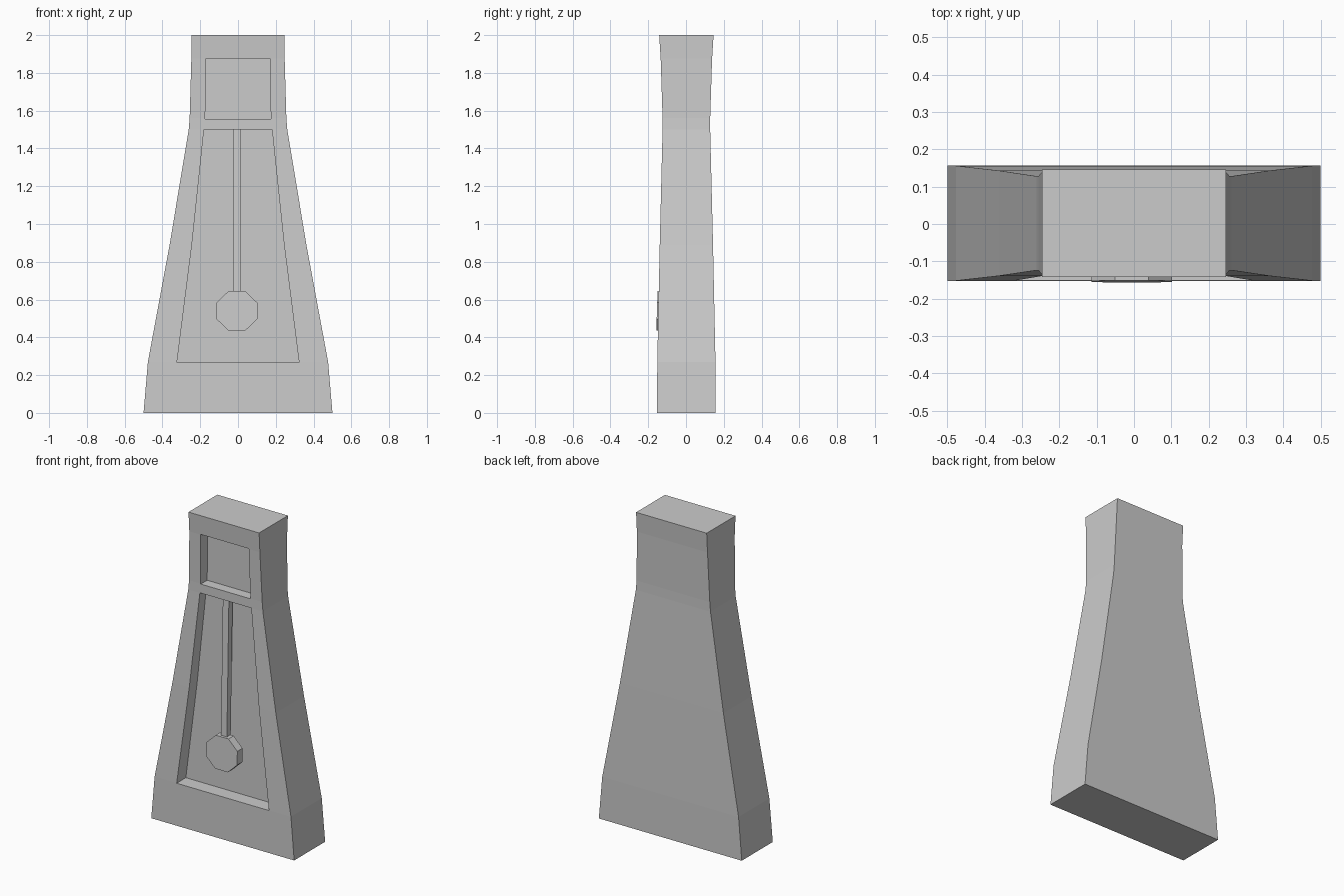
import bpy, bmesh, math

if "Cube" in bpy.data.objects:
    bpy.data.objects.remove(bpy.data.objects["Cube"])


def loft(name, rings):
    """Solid skinned through rings of equal point count, with end caps."""
    bm = bmesh.new()
    vs = [[bm.verts.new(p) for p in r] for r in rings]
    n = len(rings[0])
    for a, b in zip(vs, vs[1:]):
        for i in range(n):
            j = (i + 1) % n
            bm.faces.new((a[i], a[j], b[j], b[i]))
    bm.faces.new(vs[0])
    bm.faces.new(vs[-1])
    bmesh.ops.recalc_face_normals(bm, faces=bm.faces)
    me = bpy.data.meshes.new(name)
    bm.to_mesh(me)
    bm.free()
    ob = bpy.data.objects.new(name, me)
    bpy.context.collection.objects.link(ob)
    return ob


def slab(name, outline, front, back):
    """Outline in x, z extruded along y; front and back are functions of z."""
    return loft(name, [[(x, f(z), z) for x, z in outline] for f in (front, back)])


# Case: rectangular sections (z, half width, half depth)
levels = [(0, 0.50, 0.155), (0.27, 0.477, 0.154), (0.89, 0.362, 0.141),
          (1.50, 0.261, 0.126), (1.56, 0.256, 0.126),
          (1.875, 0.247, 0.136), (2.0, 0.247, 0.144)]
OFF = 0.002
case = loft("clock_case", [[(-w, OFF - d, z), (w, OFF - d, z),
                            (w, OFF + d, z), (-w, OFF + d, z)]
                           for z, w, d in levels])

# Recesses for the dial and the pendulum window
dial_half = [(0.174, 1.557), (0.169, 1.877)]
window_half = [(0.323, 0.268), (0.244, 0.89), (0.18, 1.50)]
for name, half in (("dial_cutter", dial_half), ("window_cutter", window_half)):
    outline = half + [(-x, z) for x, z in reversed(half)]
    cutter = slab(name, outline, lambda z: -0.3, lambda z: -0.06)
    cutter.hide_render = True
    cutter.hide_viewport = True
    cutter.display_type = 'WIRE'
    mod = case.modifiers.new(name, 'BOOLEAN')
    mod.operation = 'DIFFERENCE'
    mod.solver = 'EXACT'
    mod.object = cutter

# Pendulum rod, leaning back with the case front
rod = [(-0.026, 0.60), (0.016, 0.60), (0.016, 1.50), (-0.026, 1.50)]
slab("pendulum_rod", rod,
     lambda z: -0.134 + 0.023 * (z - 0.64),
     lambda z: -0.096 + 0.023 * (z - 0.64))

# Octagonal pendulum bob
bob = []
for i in range(8):
    a = math.radians(22.5 + 45 * i)
    bob.append((-0.006 + 0.117 * math.cos(a), 0.54 + 0.113 * math.sin(a)))
slab("pendulum_bob", bob,
     lambda z: -0.157 + 0.03 * (z - 0.436),
     lambda z: -0.105 + 0.03 * (z - 0.436))
